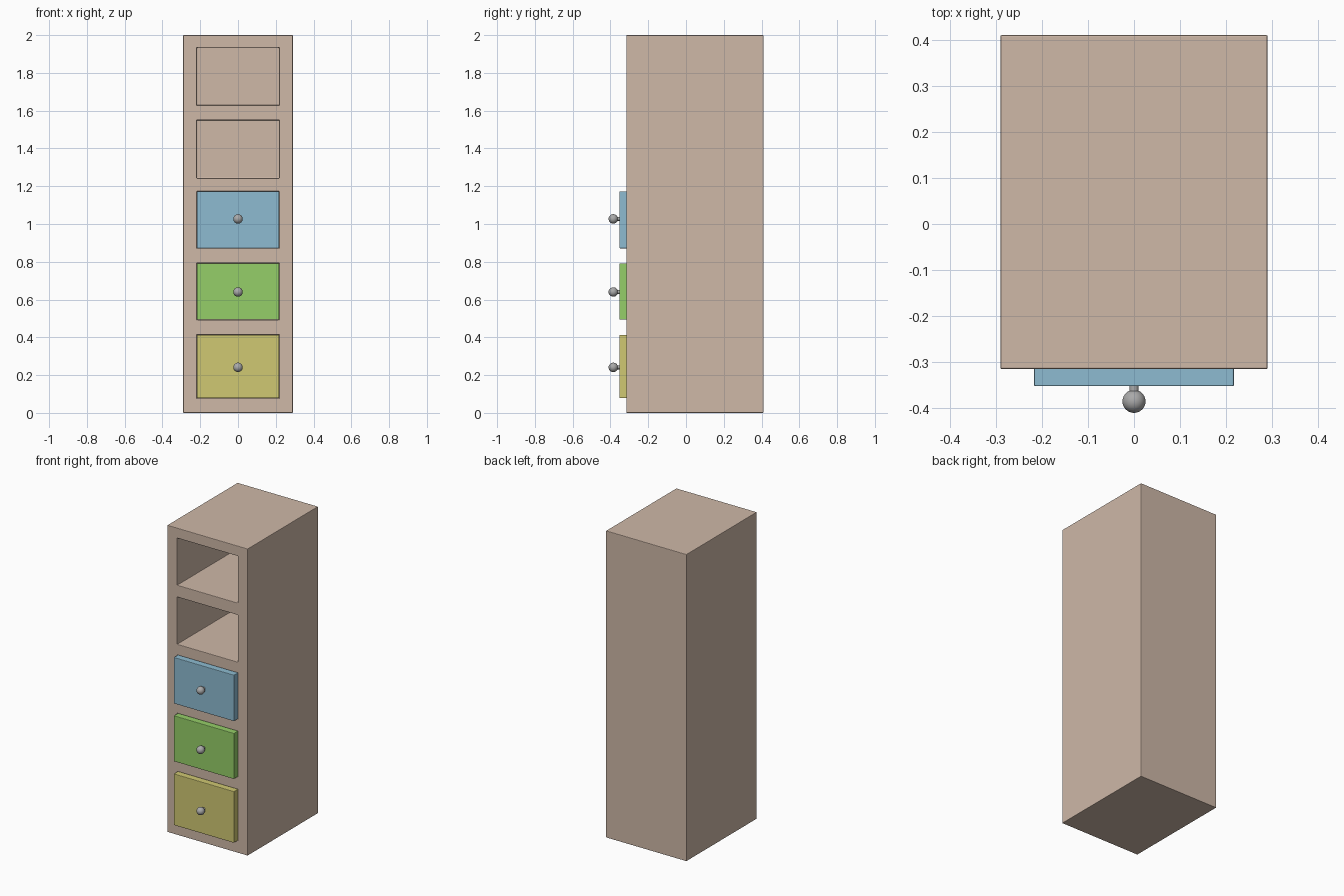
import bpy, bmesh
from mathutils import Vector

if "Cube" in bpy.data.objects:
    bpy.data.objects.remove(bpy.data.objects["Cube"])

FRONT, BACK = -0.315, 0.41
HALF_W, HALF_OPEN = 0.29, 0.218
# bottom and top of each compartment, lowest first
CELLS = [(0.077, 0.414), (0.493, 0.793), (0.870, 1.173), (1.243, 1.550), (1.628, 1.934)]


def material(name, rgb):
    m = bpy.data.materials.new(name)
    m.diffuse_color = (*rgb, 1)
    m.use_nodes = True
    m.node_tree.nodes["Principled BSDF"].inputs["Base Color"].default_value = m.diffuse_color
    return m


def finish(bm, name, mat=None, bevel=0.0):
    bmesh.ops.recalc_face_normals(bm, faces=bm.faces)
    me = bpy.data.meshes.new(name)
    bm.to_mesh(me)
    bm.free()
    ob = bpy.data.objects.new(name, me)
    bpy.context.collection.objects.link(ob)
    if mat:
        me.materials.append(mat)
    if bevel:
        mod = ob.modifiers.new("soft_edges", 'BEVEL')
        mod.width, mod.segments, mod.limit_method = bevel, 2, 'ANGLE'
    return ob


# Cabinet: front sheet with a grid of cells, extruded back, pockets pushed in
bm = bmesh.new()
xs = [-HALF_W, -HALF_OPEN, HALF_OPEN, HALF_W]
zs = [0.0] + [z for cell in CELLS for z in cell] + [2.0]
grid = [[bm.verts.new((x, FRONT, z)) for x in xs] for z in zs]
pockets = []
for j in range(len(zs) - 1):
    for i in range(3):
        f = bm.faces.new((grid[j][i], grid[j][i + 1], grid[j + 1][i + 1], grid[j + 1][i]))
        if i == 1 and j % 2 == 1:
            pockets.append(f)
rim = [e for e in bm.edges if e.is_boundary]
ext = bmesh.ops.extrude_edge_only(bm, edges=rim)["geom"]
bmesh.ops.translate(bm, vec=(0, BACK - FRONT, 0),
                    verts=[g for g in ext if isinstance(g, bmesh.types.BMVert)])
bmesh.ops.contextual_create(bm, geom=[e for e in bm.edges if e.is_boundary])
for f in bmesh.ops.extrude_discrete_faces(bm, faces=pockets)["faces"]:
    bmesh.ops.translate(bm, vec=(0, 0.655, 0), verts=f.verts)
finish(bm, "cabinet", material("wood", (0.62, 0.48, 0.39)), 0.003)


def drawer(name, z0, z1, knob_z, rgb):
    # Drawer block, hollowed from the top behind its thick front
    gap, y0, y1 = 0.001, -0.352, 0.33
    bm = bmesh.new()
    bmesh.ops.create_cube(bm, size=1)
    for v in bm.verts:
        v.co = Vector((v.co.x * 2 * (HALF_OPEN - gap), y0 if v.co.y < 0 else y1,
                       z0 + gap if v.co.z < 0 else z1 - gap))
    top = max(bm.faces, key=lambda f: f.calc_center_median().z)
    bmesh.ops.inset_region(bm, faces=[top], thickness=0.045, use_even_offset=True)
    well = bmesh.ops.extrude_discrete_faces(bm, faces=[top])["faces"][0]
    bmesh.ops.translate(bm, vec=(0, 0, 0.05 - (z1 - z0)), verts=well.verts)
    body = finish(bm, name, material(name + "_paint", rgb), 0.003)

    # Round knob on a short stem: half profile (distance from drawer, radius)
    bpy.ops.mesh.primitive_uv_sphere_add(segments=32, ring_count=16, radius=0.025,
                                         location=(0, -0.385, knob_z))
    knob = bpy.context.object
    knob.name = name + "_knob"
    bpy.ops.object.shade_smooth_by_angle()
    bpy.ops.mesh.primitive_cylinder_add(vertices=24, radius=0.01, depth=0.03,
                                        location=(0, -0.36, knob_z),
                                        rotation=(1.570796, 0, 0))
    stem = bpy.context.object
    stem.name = name + "_knob_stem"
    bpy.ops.object.shade_smooth_by_angle()
    for part in (knob, stem):
        part.data.materials.append(metal)


metal = material("metal", (0.4, 0.4, 0.4))
drawer("lower_drawer", *CELLS[0], 0.241, (0.63, 0.58, 0.17))
drawer("middle_drawer", *CELLS[1], 0.640, (0.30, 0.62, 0.14))
drawer("upper_drawer", *CELLS[2], 1.027, (0.27, 0.50, 0.64))
